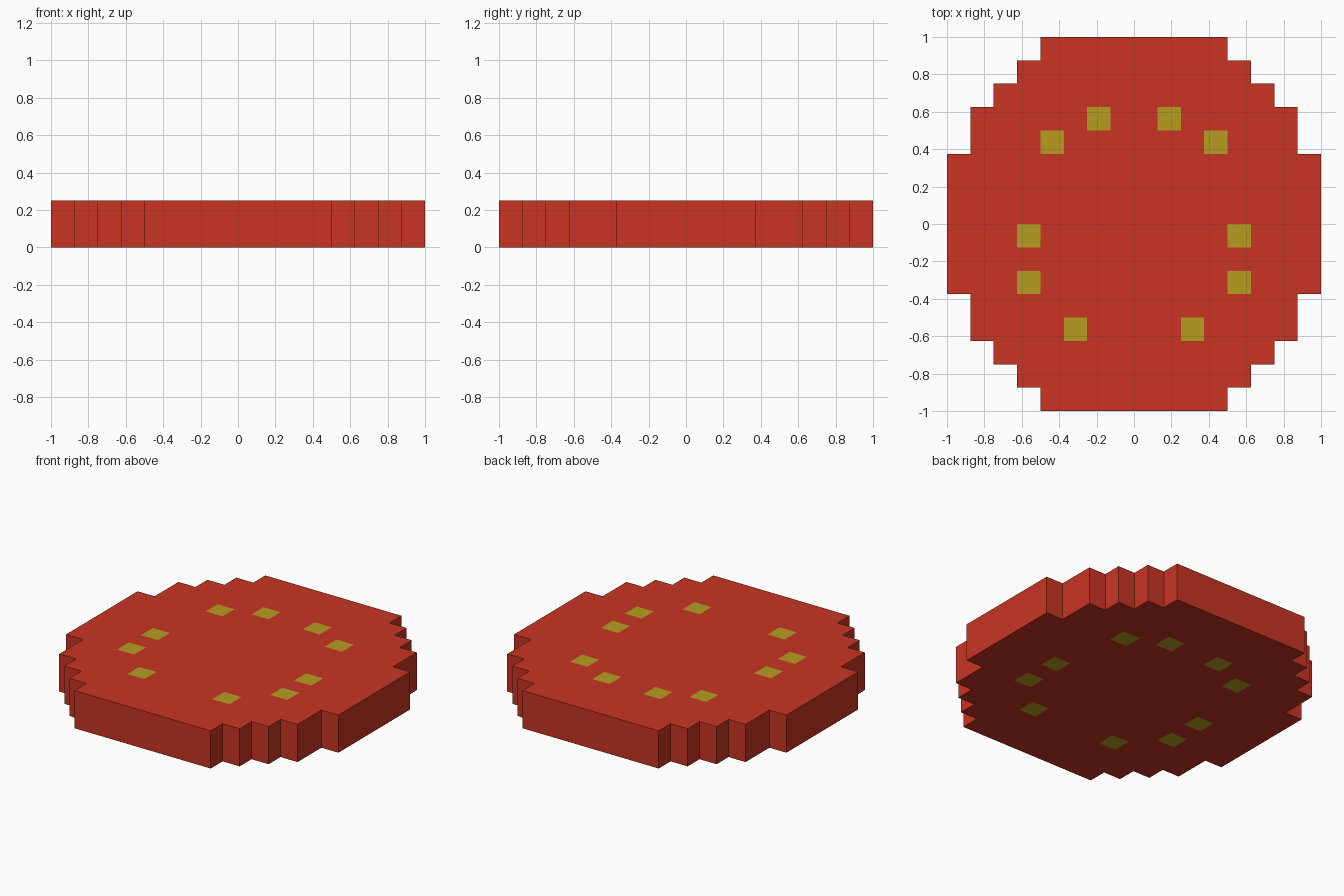
import bpy, bmesh

if "Cube" in bpy.data.objects:
    bpy.data.objects.remove(bpy.data.objects["Cube"])

CELL = 0.125      # the model follows a 16 x 16 square grid
HEIGHT = 0.25

# Half width of each row, counted in cells from the middle row outward
ROW_HALF_WIDTH = [8, 8, 8, 7, 7, 6, 5, 4]
# Spots on the +x half (column, row of the cell's lower left corner)
SPOTS = {(3, 3), (1, 4), (4, -1), (4, -3), (2, -5)}


def material(name, colour):
    m = bpy.data.materials.new(name)
    m.diffuse_color = (*colour, 1.0)
    m.use_nodes = True
    m.node_tree.nodes["Principled BSDF"].inputs["Base Color"].default_value = m.diffuse_color
    return m


def is_inside(c):
    row = int(abs(c.y) / CELL)
    return abs(c.x) < ROW_HALF_WIDTH[row] * CELL


def is_spot(c):
    return (int(abs(c.x) // CELL), int(c.y // CELL)) in SPOTS


# Stepped round outline: square grid with the corner cells removed
bm = bmesh.new()
bmesh.ops.create_grid(bm, x_segments=16, y_segments=16, size=1.0)
outside = [f for f in bm.faces if not is_inside(f.calc_center_median())]
bmesh.ops.delete(bm, geom=outside, context='FACES')

# Thickness: keep the bottom, raise the top
ext = bmesh.ops.extrude_face_region(bm, geom=bm.faces[:], use_keep_orig=True)
for v in ext["geom"]:
    if isinstance(v, bmesh.types.BMVert):
        v.co.z = HEIGHT
bmesh.ops.recalc_face_normals(bm, faces=bm.faces[:])

# Yellow spots on the top and bottom faces
for f in bm.faces:
    if abs(f.normal.z) > 0.5 and is_spot(f.calc_center_median()):
        f.material_index = 1

mesh = bpy.data.meshes.new("spotted_disc")
bm.to_mesh(mesh)
bm.free()
mesh.materials.append(material("red", (0.58, 0.034, 0.017)))
mesh.materials.append(material("mustard yellow", (0.47, 0.335, 0.015)))
disc = bpy.data.objects.new("spotted_disc", mesh)
bpy.context.collection.objects.link(disc)
